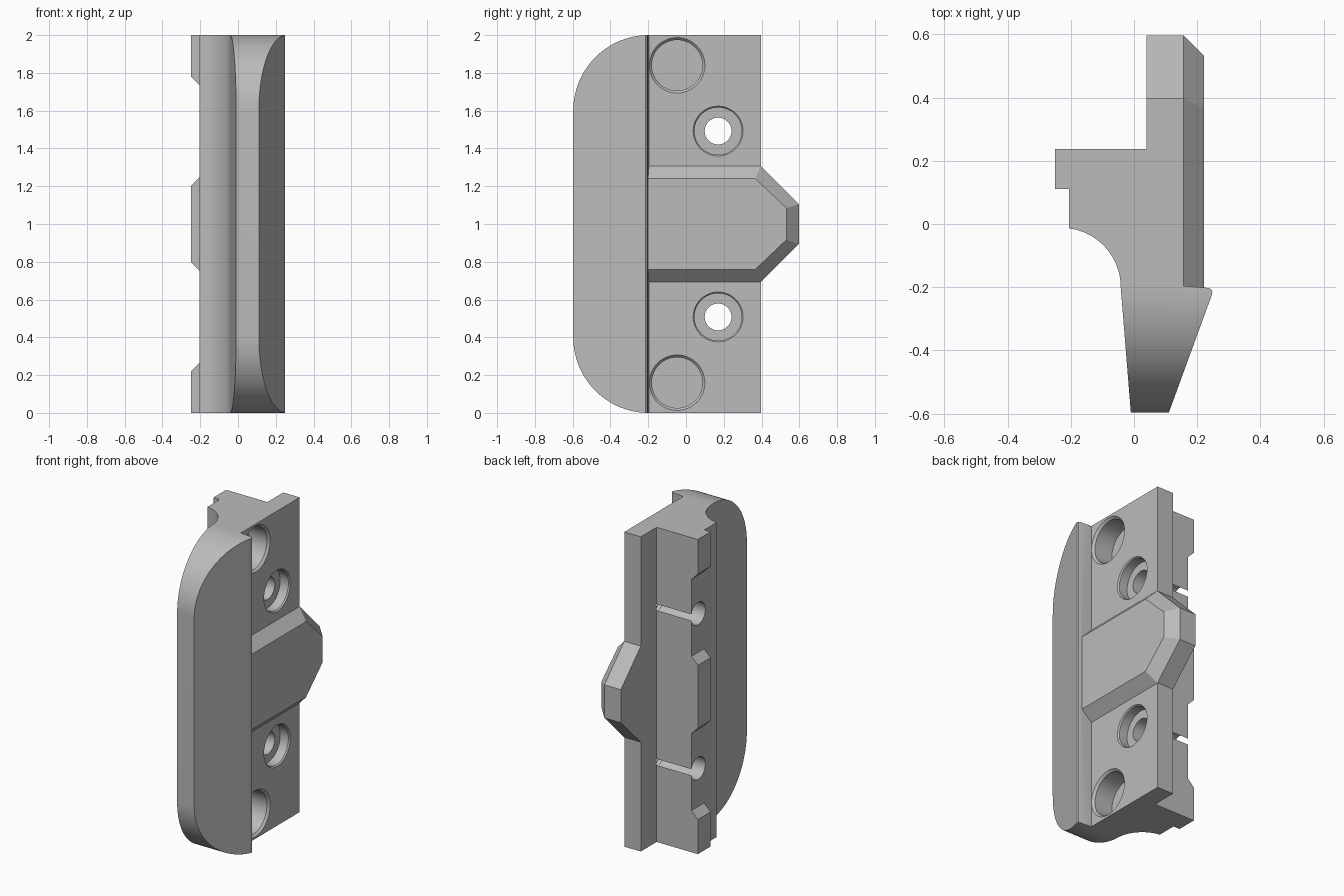
import bpy, bmesh
from math import sin, cos, pi, radians

cube = bpy.data.objects.get("Cube")
if cube:
    bpy.data.objects.remove(cube)

grey = bpy.data.materials.new("plain grey")
grey.use_nodes = True
grey.diffuse_color = (0.5, 0.5, 0.5, 1)
grey.node_tree.nodes["Principled BSDF"].inputs["Base Color"].default_value = (0.5, 0.5, 0.5, 1)


def loft(name, rings):
    """Closed solid through matching rings of 3D points."""
    bm = bmesh.new()
    loops = [[bm.verts.new(p) for p in ring] for ring in rings]
    n = len(loops[0])
    for a, b in zip(loops, loops[1:]):
        for i in range(n):
            bm.faces.new((a[i], a[(i + 1) % n], b[(i + 1) % n], b[i]))
    bm.faces.new(loops[0])
    bm.faces.new(loops[-1])
    bmesh.ops.recalc_face_normals(bm, faces=bm.faces)
    mesh = bpy.data.meshes.new(name)
    bm.to_mesh(mesh)
    bm.free()
    mesh.materials.append(grey)
    obj = bpy.data.objects.new(name, mesh)
    bpy.context.collection.objects.link(obj)
    return obj


def arc(cx, cy, r, start, end, steps):
    angles = [radians(start + (end - start) * i / steps) for i in range(steps + 1)]
    return [(cx + r * cos(a), cy + r * sin(a)) for a in angles]


def combine(target, tool, operation):
    tool.hide_render = True
    mod = target.modifiers.new(operation, 'BOOLEAN')
    mod.operation = operation
    mod.solver = 'EXACT'
    mod.object = tool
    bpy.context.view_layer.objects.active = target
    bpy.ops.object.modifier_apply(modifier=mod.name)
    bpy.data.objects.remove(tool)


def drill(name, y, z, sections):
    """Round cutter along x from (x, radius) sections."""
    return loft(name, [[(x, y + r * cos(i * pi / 24), z + r * sin(i * pi / 24))
                        for i in range(48)] for x, r in sections])


# Body: plate, tapered grip with lip, concave finger curve and rear rail
profile = [(0.04, 0.397), (0.156, 0.397), (0.156, -0.196), (0.234, -0.202)]
profile += [(0.244, -0.206), (0.248, -0.214), (0.246, -0.225)]
profile += [(0.11, -0.597), (-0.01, -0.597)]
profile += arc(-0.23, -0.2, 0.188, 0, 82.4, 20)
profile += [(-0.205, 0.238), (0.04, 0.238)]
body = loft("latch_body", [[(x, y, z) for x, y in profile] for z in (-0.1, 2.1)])

# Locating tabs along the rail
for low, high in ((-0.2, 0.22), (0.8, 1.2), (1.78, 2.2)):
    outline = [(-0.25, low), (-0.25, high), (-0.19, high + 0.06), (-0.19, low - 0.06)]
    tab = loft("rail_tab", [[(x, y, z) for x, z in outline] for y in (0.11, 0.238)])
    combine(body, tab, 'UNION')

# Rounded grip ends
outline = arc(-0.197, 0.4, 0.4, 180, 270, 32) + [(0.5, 0), (0.5, 2)]
outline += arc(-0.197, 1.6, 0.4, 90, 180, 32)
trim = loft("grip_trim", [[(x, y, z) for y, z in outline] for x in (-0.5, 0.5)])
combine(body, trim, 'INTERSECT')

# Pointed central catch with bevelled face
def catch_ring(x, side, shoulder, tip, tip_half):
    half = [(-0.215, side), (shoulder, side), (tip, tip_half)]
    ring = [(y, 1 + h) for y, h in half] + [(y, 1 - h) for y, h in reversed(half)]
    return [(x, y, z) for y, z in ring]

catch = loft("catch", [catch_ring(0.04, 0.307, 0.395, 0.597, 0.105),
                       catch_ring(0.156, 0.307, 0.395, 0.597, 0.105),
                       catch_ring(0.222, 0.24, 0.367, 0.532, 0.083)])
combine(body, catch, 'UNION')

# Blind pockets and counterbored screw holes, mirrored about mid height
for side in (-1, 1):
    pocket = drill("pocket_cutter", -0.047, 1 + side * 0.84,
                   [(0.015, 0.134), (0.142, 0.134), (0.156, 0.147), (0.17, 0.147)])
    combine(body, pocket, 'DIFFERENCE')
    screw = drill("screw_cutter", 0.17, 1 + side * 0.492,
                  [(-0.4, 0.071), (0.09, 0.071), (0.09, 0.125),
                   (0.148, 0.125), (0.156, 0.132), (0.2, 0.132)])
    combine(body, screw, 'DIFFERENCE')

# Smooth curves with crisp edges
bpy.ops.object.select_all(action='DESELECT')
body.select_set(True)
bpy.context.view_layer.objects.active = body
bpy.ops.object.shade_smooth_by_angle(angle=radians(20))
